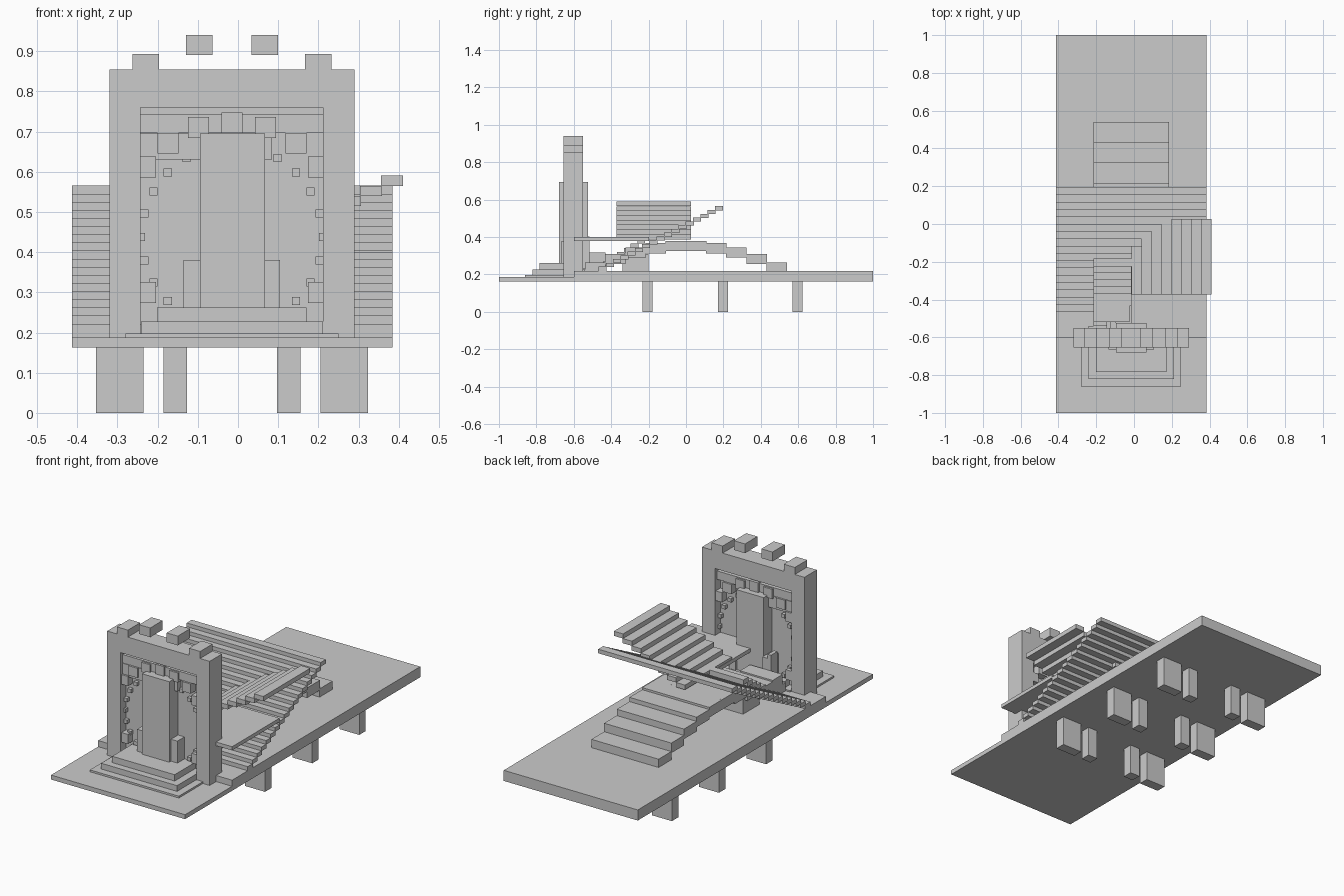
import bpy, math


def box(name, x0, x1, y0, y1, z0, z1):
    """Axis-aligned box given by its extents."""
    v = [(x, y, z) for x in (x0, x1) for y in (y0, y1) for z in (z0, z1)]
    f = [(0, 1, 3, 2), (4, 6, 7, 5), (0, 4, 5, 1), (2, 3, 7, 6), (0, 2, 6, 4), (1, 5, 7, 3)]
    me = bpy.data.meshes.new(name)
    me.from_pydata(v, [], f)
    ob = bpy.data.objects.new(name, me)
    bpy.context.collection.objects.link(ob)
    return ob


CX = -0.015  # symmetry axis of the gate and supports

# Ground slabs
box("front_slab", -0.413, 0.385, -1, -0.6, 0.163, 0.187)
box("main_slab", -0.413, 0.385, -0.6, 1, 0.163, 0.22)

# Supports under the slab: wide outer and narrow inner pairs
for y in (-0.205, 0.197, 0.597):
    for s in (-1, 1):
        for name, d, w in (("outer_support", 0.279, 0.059), ("inner_support", 0.141, 0.029)):
            c = CX + s * d
            box(name, c - w, c + w, y - 0.027, y + 0.027, 0, 0.163)

# Entrance steps
for i, (w, y, z) in enumerate(((0.265, -0.86, 0.197), (0.226, -0.82, 0.228), (0.186, -0.783, 0.262))):
    box("entrance_step", CX - w, CX + w, y, -0.53 - 0.01 * i, 0.18, z)

# Gate frame
for s in (-1, 1):
    a, b = sorted((CX + s * 0.227, CX + s * 0.305))
    box("gate_pillar", a, b, -0.655, -0.55, 0.187, 0.762)
    for d, z0, z1 in ((0.215, 0.855, 0.893), (0.082, 0.89, 0.94)):
        c = CX + s * d
        box("crown_block", c - 0.033, c + 0.033, -0.655, -0.55, z0, z1)
box("gate_lintel", -0.32, 0.29, -0.655, -0.55, 0.76, 0.855)
box("gate_panel", -0.242, 0.212, -0.605, -0.595, 0.22, 0.762)
box("upper_beam", -0.242, 0.212, -0.635, -0.565, 0.697, 0.742)
box("lower_beam", -0.242, 0.085, -0.635, -0.565, 0.63, 0.695)

# Central shaft with flanking posts
box("door_shaft", -0.095, 0.067, -0.68, -0.525, 0.26, 0.695)
for s in (-1, 1):
    a, b = sorted((CX + s * 0.08, CX + s * 0.12))
    box("flank_post", a, b, -0.665, -0.515, 0.23, 0.38)
box("rear_post", -0.145, -0.125, -0.57, -0.515, 0.22, 0.402)

# Rings of blocks around the doorway
for i in range(24):
    a = math.radians(15 * i)
    x, z = CX + 0.226 * math.cos(a), 0.438 + 0.226 * math.sin(a)
    box("small_ring_block", x - 0.01, x + 0.01, -0.625, -0.575, z - 0.01, z + 0.01)
for d, z in ((0.0, 0.722), (0.083, 0.71), (0.159, 0.671), (0.215, 0.612), (0.215, 0.3)):
    for s in ((-1, 1) if d else (1,)):
        x = CX + s * d
        box("large_ring_block", x - 0.026, x + 0.026, -0.645, -0.555, z - 0.026, z + 0.026)

# Wide staircase of open treads rising to the back
for i in range(17):
    y, z = -0.467 + 0.0388 * i, 0.22 + 0.0202 * i
    box("wide_tread", -0.413, 0.385, y, y + 0.043, z, z + 0.022)

# Arched bridge of slab segments
for i in range(10):
    y = -0.485 + 0.1078 * i
    z = 0.38 - 0.49 * y * y
    box("bridge_segment", -0.215, 0.185, y - 0.055, y + 0.055, z - 0.054, z)

# Small staircase behind the gate
box("stair_foot", -0.215, -0.02, -0.515, -0.43, 0.22, 0.318)
for i in range(7):
    y, z = -0.44 + 0.036 * i, 0.245 + 0.024 * i
    box("small_tread", -0.215, -0.01, y, y + 0.042, z, z + 0.026)
box("stair_block", -0.2, 0.0, -0.34, -0.2, 0.22, 0.31)

# Side landing and the flight rising to the right
box("landing", -0.015, 0.385, -0.6, -0.197, 0.38, 0.4)
for i in range(8):
    x, z = -0.013 + 0.0527 * i, 0.388 + 0.0253 * i
    box("side_tread", x, x + 0.055, -0.372, 0.027, z, z + 0.025)
